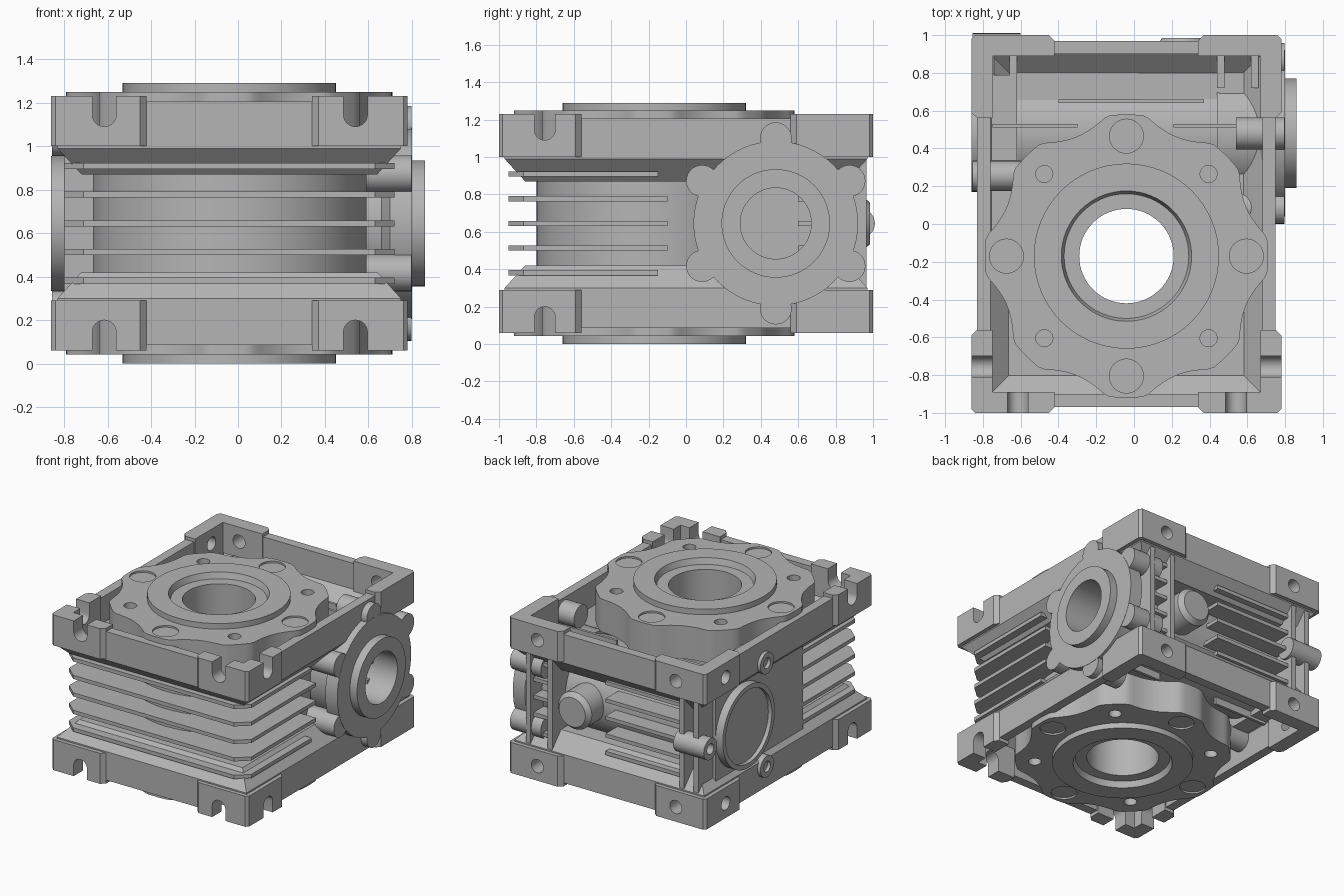
import bpy, bmesh, math
from mathutils import Matrix, Vector

if "Cube" in bpy.data.objects:
    bpy.data.objects.remove(bpy.data.objects["Cube"], do_unlink=True)

MID = 0.645                      # height of the symmetry plane
WX, WY = -0.04, -0.17            # vertical wheel axis
SY = 0.48                        # horizontal worm axis
X0, X1, Y0, Y1 = -0.86, 0.78, -1.0, 1.0

metal = bpy.data.materials.new("cast grey")
metal.use_nodes = True
grey = (0.46, 0.46, 0.46, 1)
metal.diffuse_color = grey
metal.node_tree.nodes["Principled BSDF"].inputs["Base Color"].default_value = grey


def circle(cx, cy, r, n=32):
    return [(cx + r * math.cos(math.tau * i / n), cy + r * math.sin(math.tau * i / n)) for i in range(n)]


def place(axis, u, v, w):
    """u, v lie in the profile plane, w runs along the axis."""
    return {"x": (w, u, v), "y": (u, w, v), "z": (u, v, w)}[axis]


def prism(bm, pts, axis, a, b):
    low = [bm.verts.new(place(axis, u, v, a)) for u, v in pts]
    high = [bm.verts.new(place(axis, u, v, b)) for u, v in pts]
    bm.faces.new(low)
    bm.faces.new(high)
    for i in range(len(pts)):
        j = (i + 1) % len(pts)
        bm.faces.new((low[i], low[j], high[j], high[i]))


def box(bm, xa, xb, ya, yb, za, zb):
    prism(bm, [(xa, ya), (xb, ya), (xb, yb), (xa, yb)], "z", za, zb)


def lathe(bm, profile, n=64):
    """Spin (radius, height) points around z."""
    verts = [bm.verts.new((r, 0, h)) for r, h in profile]
    edges = [bm.edges.new(p) for p in zip(verts, verts[1:])]
    bmesh.ops.spin(bm, geom=verts + edges, axis=(0, 0, 1), cent=(0, 0, 0), steps=n, angle=math.tau)
    bmesh.ops.remove_doubles(bm, verts=bm.verts, dist=1e-4)


def finish(name, bm, mirror=False, cutter=None, matrix=None):
    """Turn a bmesh into an object; all heights are relative to MID."""
    if matrix:
        bm.transform(matrix)
    bmesh.ops.recalc_face_normals(bm, faces=bm.faces)
    me = bpy.data.meshes.new(name)
    bm.to_mesh(me)
    bm.free()
    ob = bpy.data.objects.new(name, me)
    bpy.context.scene.collection.objects.link(ob)
    ob.location.z = MID
    me.materials.append(metal)
    bpy.context.view_layer.objects.active = ob
    if cutter:
        mod = ob.modifiers.new("cut", "BOOLEAN")
        mod.operation, mod.solver, mod.object = "DIFFERENCE", "EXACT", cutter
        bpy.ops.object.modifier_apply(modifier="cut")
    if mirror:
        mod = ob.modifiers.new("mirror", "MIRROR")
        mod.use_axis = (False, False, True)
        bpy.ops.object.modifier_apply(modifier="mirror")
    ob.data.polygons.foreach_set("use_smooth", [True] * len(ob.data.polygons))
    ob.data.set_sharp_from_angle(angle=math.radians(30))
    return ob


def make_cutter(name, bm):
    ob = finish(name, bm)
    ob.hide_render = True
    ob.hide_viewport = True
    return ob


# Cutters: mounting slots in the front corners, round holes at the back, wheel bore
SLOT_Z = 1.145 - MID


def slot(c, r=0.055):
    arc = [(c + r * math.cos(t), SLOT_Z + r * math.sin(t))
           for t in (math.pi + math.pi * i / 12 for i in range(13))]
    return arc + [(c + r, 0.8), (c - r, 0.8)]


bm = bmesh.new()
for x in (-0.615, 0.54):
    prism(bm, slot(x), "y", -1.1, -0.85)
    prism(bm, circle(x, SLOT_Z - 0.025, 0.05), "y", 0.85, 1.1)
prism(bm, slot(-0.755), "x", -0.95, -0.7)
prism(bm, slot(-0.755), "x", 0.63, 0.9)
prism(bm, circle(0.755, SLOT_Z - 0.025, 0.05), "x", -0.95, -0.7)
prism(bm, circle(WX, WY, 0.4, 48), "z", -1, 1)
frame_cut = make_cutter("frame_cutter", bm)

bm = bmesh.new()
prism(bm, circle(WX, WY, 0.4, 48), "z", -1, 1)
bore_cut = make_cutter("bore_cutter", bm)

# Rectangular trays: a rim wall with a sloped skirt leading to the floor
bm = bmesh.new()
rings = []
for d, z in ((0.14, 0.87), (0.03, 0.99), (0.03, 1.205), (0.10, 1.205), (0.10, 1.01), (0.2, 0.92)):
    corners = ((X0 + d, Y0 + d), (X1 - d, Y0 + d), (X1 - d, Y1 - d), (X0 + d, Y1 - d))
    rings.append([bm.verts.new((x, y, z - MID)) for x, y in corners])
bm.faces.new(rings[0])
bm.faces.new(rings[-1])
for a, b in zip(rings, rings[1:]):
    for i in range(4):
        j = (i + 1) % 4
        bm.faces.new((a[i], a[j], b[j], b[i]))
finish("tray_frames", bm, True, frame_cut)

# Thick L-shaped corner feet
half = [(0.02, 0), (0.41, 0), (0.44, 0.03), (0.44, 0.11), (0.11, 0.11)]
ell = half + [(v, u) for u, v in reversed(half[:-1])]
bm = bmesh.new()
for cx, sx in ((X0, 1), (X1, -1)):
    for cy, sy in ((Y0, 1), (Y1, -1)):
        prism(bm, [(cx + sx * u, cy + sy * v) for u, v in ell], "z", 1.0 - MID, 1.23 - MID)
finish("corner_feet", bm, True, frame_cut)

# Wheel drum with hub rings and through bore
bm = bmesh.new()
lathe(bm, [(0.25, 0), (0.25, 0.6), (0.33, 0.6), (0.345, MID), (0.49, MID),
           (0.49, 0.3), (0.63, 0.3), (0.63, 0)])
finish("wheel_drum", bm, True, matrix=Matrix.Translation((WX, WY, 0)))

# Scalloped wheel flanges with round pockets and bolt holes
bm = bmesh.new()
for k in range(4):
    a = math.pi / 2 * k
    prism(bm, circle(WX + 0.635 * math.cos(a), WY + 0.635 * math.sin(a), 0.09), "z", 0.59, 0.8)
    a += math.pi / 4
    prism(bm, circle(WX + 0.615 * math.cos(a), WY + 0.615 * math.sin(a), 0.045), "z", 0.5, 0.8)
prism(bm, circle(WX, WY, 0.4, 48), "z", -1, 1)
flange_cut = make_cutter("flange_cutter", bm)

outline = []
for i in range(160):
    a = math.tau * i / 160
    off = (a % (math.pi / 4)) / (math.pi / 4) * 2 - 1       # -1..1 across each scallop
    r = 0.75 - 0.065 * max(0, 1 - (off / 0.65) ** 2)
    outline.append((WX + r * math.cos(a), WY + r * math.sin(a)))
bm = bmesh.new()
prism(bm, outline, "z", 1.0 - MID, 1.248 - MID)
finish("wheel_flanges", bm, True, flange_cut)

# Worm housing: bored input flange at one end, shallow cap ring at the other
bm = bmesh.new()
lathe(bm, [(0, 0.44), (0.19, 0.44), (0.19, 0.86), (0.29, 0.86), (0.29, 0.80), (0.44, 0.80),
           (0.44, 0.70), (0.35, 0.66), (0.35, 0.44), (0.33, 0.44), (0.33, -0.78), (0.31, -0.78),
           (0.31, -0.86), (0.275, -0.86), (0.275, -0.83), (0, -0.83)])
finish("worm_housing", bm, matrix=Matrix.Translation((0, SY, 0)) @ Matrix.Rotation(math.pi / 2, 4, "Y"))

# Bolt bosses around the input flange
bm = bmesh.new()
for k in range(6):
    a = math.pi / 2 + math.pi / 3 * k
    prism(bm, circle(SY + 0.455 * math.cos(a), 0.455 * math.sin(a), 0.085), "x", 0.54, 0.798)
finish("flange_bosses", bm)

# Three hollow screw bosses around the cap ring
for k in range(3):
    a = math.tau / 3 * k
    bm = bmesh.new()
    lathe(bm, [(0, -0.6), (0.08, -0.6), (0.08, -0.855), (0.04, -0.855), (0.04, -0.78), (0, -0.78)], 32)
    spot = Vector((0, SY + 0.45 * math.cos(a), 0.45 * math.sin(a)))
    finish("cap_boss", bm, matrix=Matrix.Translation(spot) @ Matrix.Rotation(math.pi / 2, 4, "Y"))

# Flat side plate and the core joining drum to worm housing
bm = bmesh.new()
box(bm, -0.80, -0.62, -0.25, 0.79, -0.36, 0.36)
finish("side_plate", bm)
bm = bmesh.new()
box(bm, -0.65, 0.44, 0.12, 0.28, -0.25, 0.25)
finish("core_block", bm)

# Cooling fins wrapped around the front of the drum
bm = bmesh.new()
for k in range(-2, 3):
    z = 0.132 * k
    back = -0.15 if abs(k) == 2 else -0.10
    prism(bm, [(-0.80, back), (-0.80, -0.87), (-0.71, -0.95), (0.63, -0.95), (0.72, -0.87), (0.72, back)],
          "z", z - 0.014, z + 0.014)
finish("front_fins", bm, cutter=bore_cut)

# Back fins and upright ribs
bm = bmesh.new()
for k in range(-2, 3):
    z = 0.132 * k
    box(bm, -0.62, 0.02, 0.6, 0.93, z - 0.014, z + 0.014)
    box(bm, 0.45, 0.66, 0.6, 0.93, z - 0.014, z + 0.014)
for x in (-0.76, -0.64, 0.46, 0.64):
    box(bm, x - 0.02, x + 0.02, 0.72, 0.965, -0.36, 0.36)
finish("back_fins", bm)

# Stiffening ribs on top of and below the worm housing
bm = bmesh.new()
box(bm, -0.40, 0.37, 0.64, 0.66, 0.2, 0.36)
box(bm, -0.75, -0.30, 0.51, 0.53, 0.2, 0.38)
box(bm, 0.21, 0.68, 0.51, 0.53, 0.2, 0.38)
finish("housing_ribs", bm, True)

# Round plug boss on the back
bm = bmesh.new()
lathe(bm, [(0, 0.7), (0.14, 0.7), (0.14, 0.95), (0.11, 0.985), (0, 0.985)], 40)
finish("back_plug", bm, matrix=Matrix.Translation((0.26, 0, 0)) @ Matrix.Rotation(-math.pi / 2, 4, "X"))
